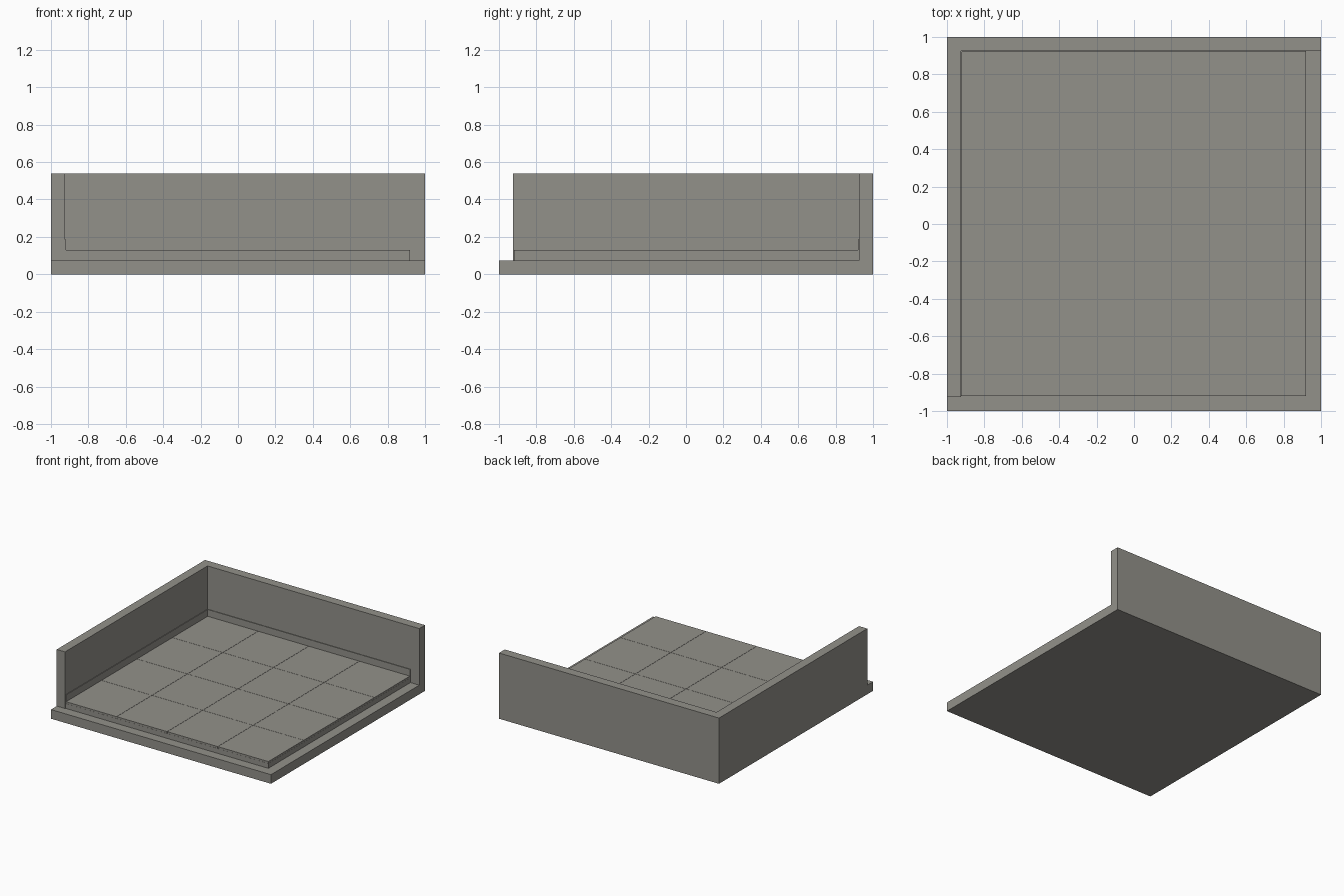
import bpy

cube = bpy.data.objects.get("Cube")
if cube:
    bpy.data.objects.remove(cube, do_unlink=True)

stone = bpy.data.materials.new("warm_grey")
stone.use_nodes = True
COLOUR = (0.29, 0.283, 0.255, 1)
stone.diffuse_color = COLOUR
stone.node_tree.nodes["Principled BSDF"].inputs["Base Color"].default_value = COLOUR


def box(name, low, high):
    """Axis-aligned box between two corners."""
    bpy.ops.mesh.primitive_cube_add(
        size=1, location=[(a + b) / 2 for a, b in zip(low, high)])
    ob = bpy.context.object
    ob.name = name
    ob.scale = [b - a for a, b in zip(low, high)]
    bpy.ops.object.transform_apply(location=False, rotation=False, scale=True)
    ob.data.materials.append(stone)
    return ob


BASE = 0.075      # base thickness, also the wall thickness
TOP = 0.54        # wall top
INNER = 1 - BASE  # inner wall face
FLOOR = 0.92      # half width of the floor
SLAB = 0.115      # top of the floor slab
TILE = 0.13       # top of the tiles
SKIRT = 0.185     # top of the skirting

# Base, and two walls meeting in the back right corner
box("base", (-1, -1, 0), (1, 1, BASE))
box("back_wall", (-1, INNER, BASE), (1, 1, TOP))
box("side_wall", (-1, -INNER, BASE), (-INNER, INNER, TOP))

# Floor slab
box("floor_slab", (-INNER, -FLOOR, BASE), (FLOOR, INNER, SLAB))

# Four by four tiles with hairline joints
COUNT, GAP = 4, 0.001
step = 2 * FLOOR / COUNT
for i in range(COUNT):
    for j in range(COUNT):
        x, y = -FLOOR + i * step, -FLOOR + j * step
        box(f"floor_tile_{i + 1}_{j + 1}", (x + GAP, y + GAP, SLAB),
            (x + step - GAP, y + step - GAP, TILE))

# Skirting along both walls
box("back_skirting", (-INNER, FLOOR, SLAB), (FLOOR, INNER, SKIRT))
box("side_skirting", (-INNER, -FLOOR, SLAB), (-FLOOR, FLOOR, SKIRT))
